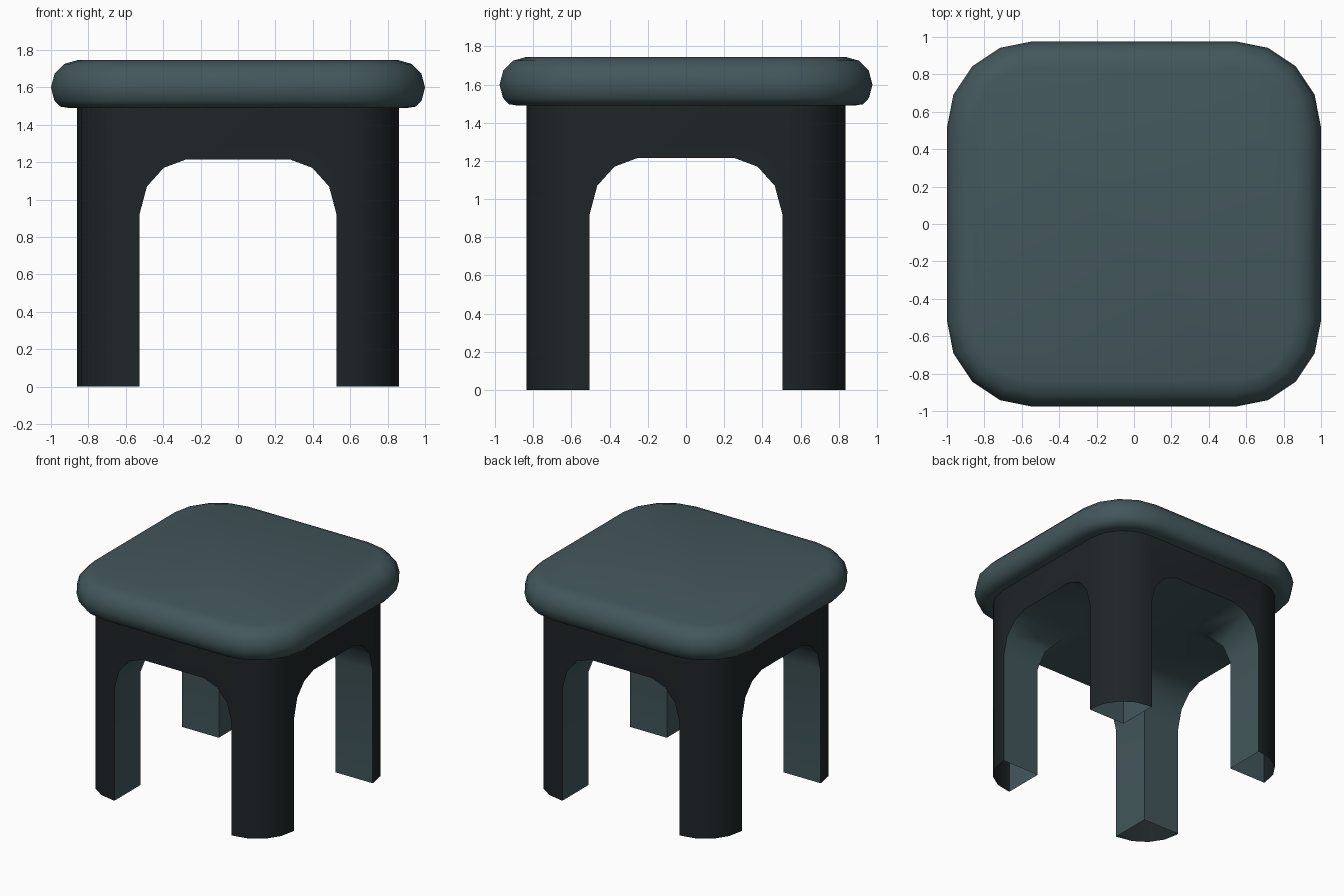
import bpy, bmesh, math

if "Cube" in bpy.data.objects:
    bpy.data.objects.remove(bpy.data.objects["Cube"])


def material(name, rgb):
    m = bpy.data.materials.new(name)
    m.diffuse_color = (*rgb, 1)
    m.use_nodes = True
    m.node_tree.nodes["Principled BSDF"].inputs["Base Color"].default_value = m.diffuse_color
    return m


TEAL = material("slate_teal", (0.055, 0.095, 0.105))
DARK = material("dark_slate", (0.013, 0.018, 0.020))


def rounded_rect(inset, z):
    """Rounded rectangle, four segments per corner, inset from the seat rim."""
    pts = []
    r = 0.46 - inset
    for q, (sx, sy) in enumerate([(1, 1), (-1, 1), (-1, -1), (1, -1)]):
        for i in range(5):
            a = math.radians(90 * q + 22.5 * i)
            pts.append((sx * 0.54 + r * math.cos(a), sy * 0.517 + r * math.sin(a), z))
    return pts


def loft(name, rings, mats, index=0):
    """Closed solid skinned through a list of rings."""
    bm = bmesh.new()
    loops = [[bm.verts.new(p) for p in ring] for ring in rings]
    n = len(loops[0])
    for a, b in zip(loops, loops[1:]):
        for i in range(n):
            j = (i + 1) % n
            bm.faces.new((a[i], a[j], b[j], b[i]))
    bm.faces.new(loops[0][::-1])
    bm.faces.new(loops[-1])
    bmesh.ops.recalc_face_normals(bm, faces=bm.faces)
    for f in bm.faces:
        f.material_index = index
    me = bpy.data.meshes.new(name)
    bm.to_mesh(me)
    bm.free()
    for m in mats:
        me.materials.append(m)
    ob = bpy.data.objects.new(name, me)
    bpy.context.collection.objects.link(ob)
    return ob


def activate(ob):
    bpy.ops.object.select_all(action='DESELECT')
    ob.select_set(True)
    bpy.context.view_layer.objects.active = ob


# cushion seat: (inset, height) profile round the rim
PROFILE = [(0.095, 1.49), (0.05, 1.497), (0.018, 1.53), (0, 1.60),
           (0.02, 1.675), (0.07, 1.725), (0.14, 1.745)]
seat = loft("seat", [rounded_rect(i, z) for i, z in PROFILE], [TEAL])

# base block under the seat
base = loft("leg_base", [rounded_rect(0.14, 0), rounded_rect(0.14, 1.49)], [DARK, TEAL])

# arched tunnels front-to-back and side-to-side leave four legs
HALF_ARCH = [(0, -0.2), (0, 0.92), (0.04, 1.07), (0.13, 1.17), (0.25, 1.215)]


def arch(half):
    right = [(half - d, z) for d, z in HALF_ARCH]
    return right + [(-u, z) for u, z in reversed(right)]


tunnels = [
    loft("front_tunnel", [[(u, s, z) for u, z in arch(0.527)] for s in (-1.5, 1.5)], [DARK, TEAL], 1),
    loft("side_tunnel", [[(s, u, z) for u, z in arch(0.505)] for s in (-1.5, 1.5)], [DARK, TEAL], 1),
]
for t in tunnels:
    t.hide_render = True
    activate(base)
    mod = base.modifiers.new("arch", 'BOOLEAN')
    mod.operation = 'DIFFERENCE'
    mod.solver = 'EXACT'
    mod.object = t
    bpy.ops.object.modifier_apply(modifier=mod.name)
for t in tunnels:
    bpy.data.objects.remove(t)

# legs are hollow: open at the foot and under the seat
bm = bmesh.new()
bm.from_mesh(base.data)
ends = [f for f in bm.faces
        if all(v.co.z < 0.001 for v in f.verts) or all(v.co.z > 1.489 for v in f.verts)]
bmesh.ops.delete(bm, geom=ends, context='FACES')
bm.to_mesh(base.data)
bm.free()

# smooth shading with crisp edges
for ob in (seat, base):
    activate(ob)
    bpy.ops.object.shade_smooth_by_angle(angle=math.radians(45))
